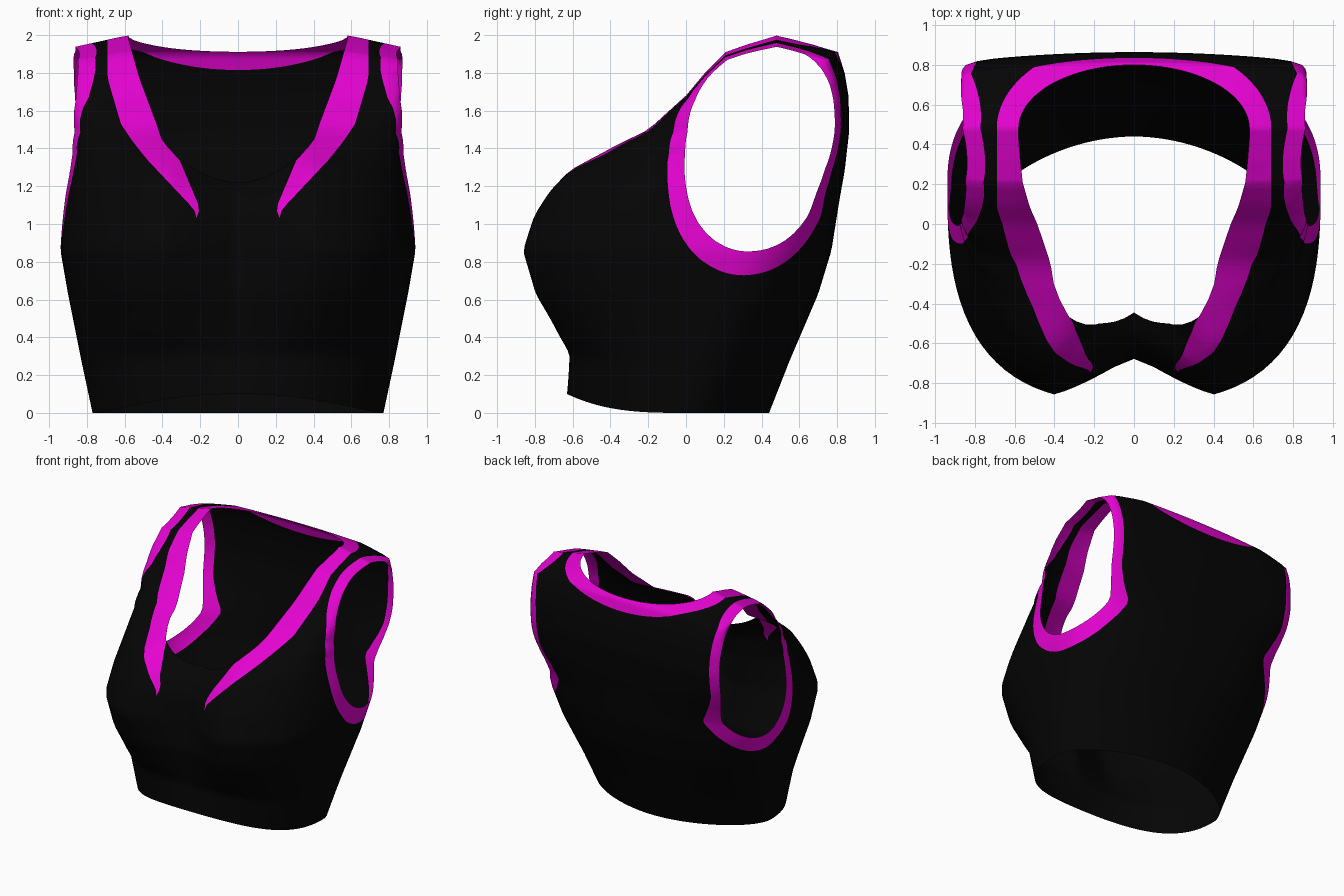
import bpy
import bmesh
from math import sin, cos, pi

cube = bpy.data.objects.get("Cube")
if cube:
    bpy.data.objects.remove(cube, do_unlink=True)


def make_material(name, colour):
    mat = bpy.data.materials.new(name)
    mat.use_nodes = True
    mat.diffuse_color = colour
    bsdf = next(n for n in mat.node_tree.nodes if n.type == 'BSDF_PRINCIPLED')
    bsdf.inputs["Base Color"].default_value = colour
    bsdf.inputs["Roughness"].default_value = 0.8
    return mat


def interpolate(table, z):
    """Linear interpolation of the rows of a table keyed by height."""
    if z <= table[0][0]:
        return table[0][1:]
    for low, high in zip(table, table[1:]):
        if z <= high[0]:
            t = (z - low[0]) / (high[0] - low[0])
            return [a + (b - a) * t for a, b in zip(low[1:], high[1:])]
    return table[-1][1:]


# Torso sections: height, front y, back y, half width, side y,
# squareness of the front and of the back, depth of the cleft
SECTIONS = [
    (0, -.63, .44, .77, 0, 2.2, 1.9, 0),
    (.28, -.64, .55, .83, .05, 2.4, 2.2, .03),
    (.63, -.84, .7, .9, .15, 2.7, 2.6, .16),
    (.86, -.9, .77, .94, .2, 2.8, 2.8, .24),
    (1.05, -.85, .8, .93, .25, 2.6, 3.2, .22),
    (1.17, -.78, .82, .925, .3, 2.5, 4, .23),
    (1.28, -.68, .84, .91, .3, 2.5, 6, .36),
    (1.37, -.48, .85, .9, .35, 3, 9, .1),
    (1.5, -.2, .865, .885, .4, 5, 14, 0),
    (1.68, 0, .86, .875, .42, 12, 20, 0),
    (1.8, .1, .84, .87, .45, 24, 24, 0),
    (1.91, .21, .805, .87, .48, 24, 24, 0),
    (1.95, .32, .68, .87, .48, 24, 24, 0),
    (2, .48, .48, .87, .48, 24, 24, 0),
]
# Front neckline: height, inner and outer edge of the trim
NECK = [(1.05, .22, .22), (1.08, .2, .235), (1.34, .31, .48), (1.44, .4, .56),
        (1.53, .43, .62), (1.77, .52, .69), (1.98, .58, .69)]
RIDGE_Y = .48
TRIM_WIDTH = .105
SEGMENTS = 120


def section_point(z, angle):
    front, back, half, side, front_power, back_power, cleft = interpolate(SECTIONS, z)
    c, s = cos(angle), sin(angle)
    power = front_power if s < 0 else back_power
    radius = (abs(c) ** power + abs(s) ** power) ** (-1 / power)
    x = half * c * radius
    bulge = abs(s) * radius
    if s < 0:
        y = side + (front - side) * bulge
        y += cleft * max(0, 1 - abs(x) / .4) * bulge
    else:
        # The back bows gently towards the shoulder blades
        bow = min(.05, (back - side) * .16) * (x / half) ** 2
        y = side + (back - side - bow) * bulge
    # Sloping shoulders and a hem that rises at the front
    drop = .22 * max(0, abs(x) - .58) * (z / 2) ** 8
    lift = .1 * (max(0, -y) / .63) ** 3 * max(0, 1 - z / .4)
    return x, y, z - drop + lift


def arm_field(p):
    """Signed distance from the armhole edge, negative in the opening."""
    half = interpolate(SECTIONS, p.z)[2]
    u = abs(p.y - .4 - .05 * (p.z - 1.4)) / .415
    v = abs(p.z - 1.4) / .55
    ellipse = (u ** 2.3 + v ** 2.3) ** (1 / 2.3)
    start = 1.05 if p.y > RIDGE_Y else 1.32
    wrap = .4 + .6 * min(1, max(0, (p.z - start) / .25))
    return (ellipse - 1) * .45 + (half - abs(p.x)) * wrap


def arm_trim_field(p):
    return arm_field(p) - TRIM_WIDTH


def back_neck(p, width, depth):
    """Rounded back neckline, measured along the cloth from the ridge."""
    along = p.y - RIDGE_Y + max(0, 1.91 - p.z)
    return ((p.x / width) ** 2 + (along / depth) ** 2) ** .5 - 1


def neck_inner(p):
    if p.y > RIDGE_Y:
        return back_neck(p, .58, .32)
    return abs(p.x) - interpolate(NECK, p.z)[0]


def neck_outer(p):
    if p.y > RIDGE_Y:
        return back_neck(p, .69, .45)
    return abs(p.x) - interpolate(NECK, p.z)[1]


def neck_centre(p):
    """Scooped edge between the two front trims."""
    if p.y > RIDGE_Y:
        return -1
    return min(1.22 + 1.37 * p.x ** 2, 1.36) - p.z


def cut_along(bm, field):
    """Cut new edges into the cloth where the field changes sign."""
    value = {v: field(v.co) for v in bm.verts}
    fresh = []
    for edge in list(bm.edges):
        a, b = edge.verts
        fa, fb = value[a], value[b]
        if fa * fb < 0:
            t = fa / (fa - fb)
            if .01 < t < .99:
                fresh.append(bmesh.utils.edge_split(edge, a, t)[1])
            else:
                fresh.append(a if t <= .01 else b)
    bmesh.ops.connect_verts(bm, verts=list(set(fresh)))


# Loft the closed torso up to the shoulder ridge
bm = bmesh.new()
heights = [1.91 * i / 50 for i in range(50)] + [1.91 + .09 * i / 18 for i in range(19)]
rings = [[bm.verts.new(section_point(z, 2 * pi * k / SEGMENTS))
          for k in range(SEGMENTS)] for z in heights]
for low, high in zip(rings, rings[1:]):
    for k in range(SEGMENTS):
        n = (k + 1) % SEGMENTS
        bm.faces.new((low[k], low[n], high[n], high[k]))
bmesh.ops.remove_doubles(bm, verts=bm.verts[:], dist=.0005)
bmesh.ops.recalc_face_normals(bm, faces=bm.faces[:])

# Cut the openings and the trim borders
for field in (arm_field, arm_trim_field, neck_inner, neck_outer, neck_centre):
    cut_along(bm, field)

# Remove the openings and colour the trim
openings = []
for face in bm.faces:
    p = face.calc_center_median()
    inner = neck_inner(p)
    if arm_field(p) < 0 or (inner < 0 and neck_centre(p) < 0):
        openings.append(face)
    elif arm_trim_field(p) < 0 or (inner > 0 and neck_outer(p) < 0):
        face.material_index = 1
bmesh.ops.delete(bm, geom=openings, context='FACES')

mesh = bpy.data.meshes.new("crop_top")
bm.to_mesh(mesh)
bm.free()
mesh.materials.append(make_material("black cloth", (.0015, .0015, .0015, 1)))
mesh.materials.append(make_material("magenta trim", (.78, .001, .64, 1)))
crop_top = bpy.data.objects.new("crop_top", mesh)
bpy.context.collection.objects.link(crop_top)

bpy.ops.object.select_all(action='DESELECT')
crop_top.select_set(True)
bpy.context.view_layer.objects.active = crop_top
bpy.ops.object.shade_smooth_by_angle(angle=1.2)
